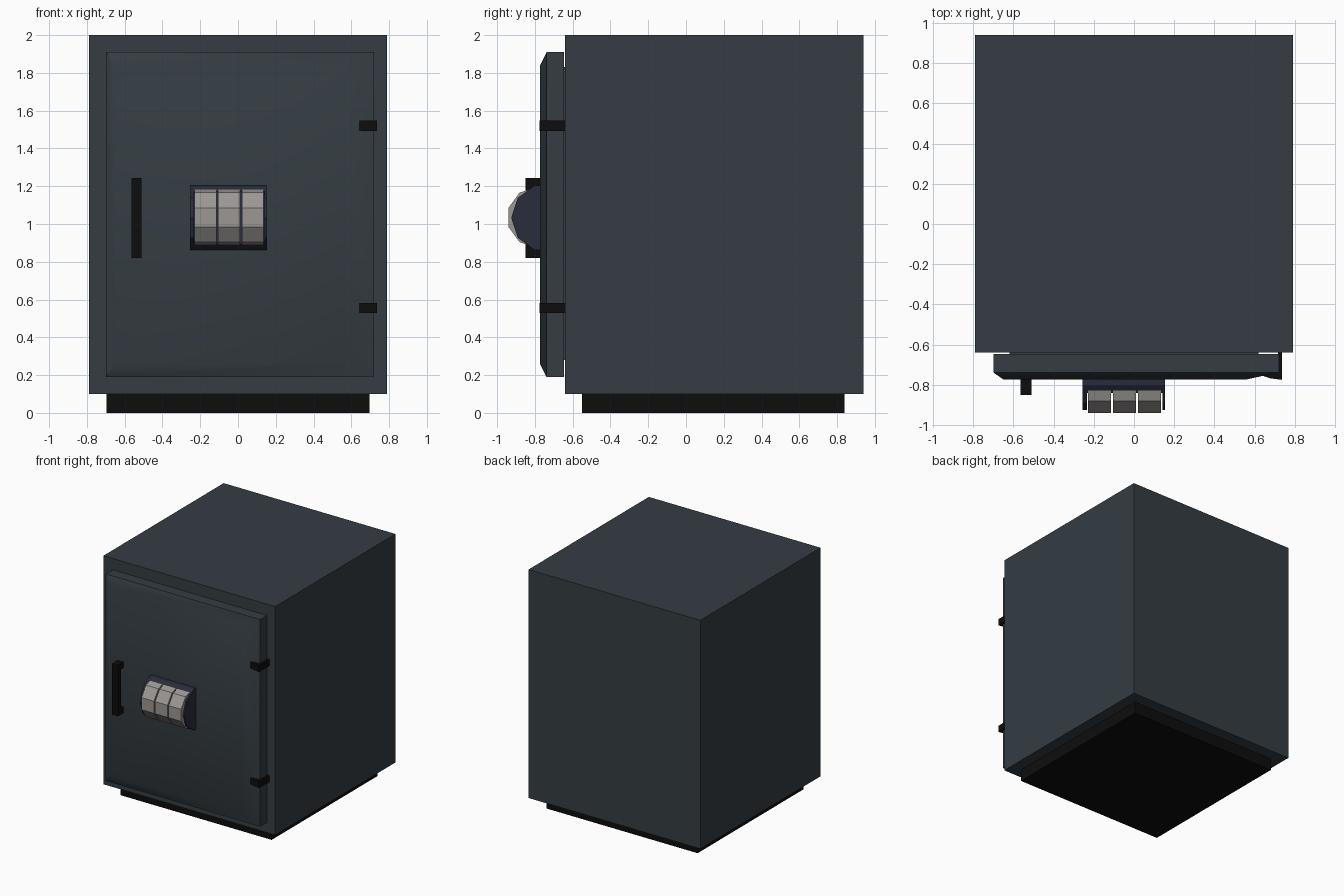
import bpy, bmesh, math

if "Cube" in bpy.data.objects:
    bpy.data.objects.remove(bpy.data.objects["Cube"])


def material(name, rgb):
    m = bpy.data.materials.new(name)
    m.diffuse_color = (*rgb, 1)
    m.use_nodes = True
    m.node_tree.nodes["Principled BSDF"].inputs["Base Color"].default_value = m.diffuse_color
    return m


STEEL = material("slate steel", (0.035, 0.046, 0.055))
BLACK = material("black", (0.004, 0.004, 0.004))
NAVY = material("navy", (0.022, 0.025, 0.045))
WHEEL = material("warm grey", (0.33, 0.31, 0.295))


def loft(name, rings, mat):
    """Closed solid through rings of equal point count."""
    bm = bmesh.new()
    vs = [[bm.verts.new(p) for p in ring] for ring in rings]
    n = len(vs[0])
    for a, b in zip(vs, vs[1:]):
        for i in range(n):
            j = (i + 1) % n
            bm.faces.new((a[i], a[j], b[j], b[i]))
    bm.faces.new(vs[0][::-1])
    bm.faces.new(vs[-1])
    bmesh.ops.recalc_face_normals(bm, faces=bm.faces)
    me = bpy.data.meshes.new(name)
    bm.to_mesh(me)
    bm.free()
    me.materials.append(mat)
    ob = bpy.data.objects.new(name, me)
    bpy.context.collection.objects.link(ob)
    return ob


def rect(x0, x1, z0, z1, y):
    return [(x0, y, z0), (x1, y, z0), (x1, y, z1), (x0, y, z1)]


def box(name, x, y, z, mat):
    return loft(name, [rect(*x, *z, v) for v in y], mat)


def extrude_x(name, profile_yz, x0, x1, mat):
    return loft(name, [[(x, y, z) for y, z in profile_yz] for x in (x0, x1)], mat)


def extrude_z(name, profile_xy, z0, z1, mat):
    return loft(name, [[(x, y, z) for x, y in profile_xy] for z in (z0, z1)], mat)


# Cabinet and plinth
box("cabinet", (-0.79, 0.79), (-0.64, 0.94), (0.10, 2.0), STEEL)
box("plinth", (-0.695, 0.695), (-0.55, 0.84), (0, 0.10), BLACK)

# Door slab with sloped front edges, and the plug behind it
door = loft("door", [rect(-0.70, 0.72, 0.19, 1.91, -0.647),
                     rect(-0.70, 0.72, 0.19, 1.91, -0.738),
                     rect(-0.65, 0.56, 0.26, 1.84, -0.773)], STEEL)
box("door_plug", (-0.62, 0.62), (-0.648, -0.639), (0.28, 1.83), STEEL)
bpy.context.view_layer.objects.active = door
door.select_set(True)
bpy.ops.object.shade_smooth_by_angle(angle=math.radians(40))

# Hinges wrapping round the door edge
hinge = [(0.64, -0.735), (0.64, -0.755), (0.68, -0.768), (0.737, -0.775),
         (0.737, -0.64), (0.715, -0.64), (0.715, -0.735)]
for label, z in (("lower", 0.555), ("upper", 1.52)):
    extrude_z(label + "_hinge", hinge, z - 0.027, z + 0.027, BLACK)

# Pull handle
extrude_x("handle", [(-0.77, 0.82), (-0.85, 0.82), (-0.85, 1.243), (-0.77, 1.243),
                     (-0.77, 1.195), (-0.81, 1.195), (-0.81, 0.868), (-0.77, 0.868)],
          -0.565, -0.51, BLACK)

# Lock housing: ten-sided cheeks with a lower core between them
CY, CZ, R = -0.745, 1.033, 0.18
cheek = [(CY - R * math.cos(math.radians(a)), CZ + R * math.sin(math.radians(a)))
         for a in (-72, -36, 0, 36, 72)]
cheek = [(-0.768, CZ - 0.172)] + cheek + [(-0.768, CZ + 0.172)]
extrude_x("lock_cheek_left", cheek, -0.255, -0.234, NAVY)
extrude_x("lock_cheek_right", cheek, 0.141, 0.153, NAVY)
core = [(-0.768, CZ - 0.172), (-0.80, CZ - 0.171), (-0.84, CZ - 0.142),
        (-0.84, CZ + 0.142), (-0.80, CZ + 0.171), (-0.768, CZ + 0.172)]
extrude_x("lock_core", core, -0.234, 0.141, NAVY)

# Three ten-sided number wheels
wheel = [(-0.786 + 0.162 * math.cos(math.radians(18 + 36 * i)),
          1.035 + 0.162 * math.sin(math.radians(18 + 36 * i))) for i in range(10)]
for i in range(3):
    x = -0.23 + 0.125 * i
    extrude_x(f"number_wheel_{i + 1}", wheel, x, x + 0.115, WHEEL)
